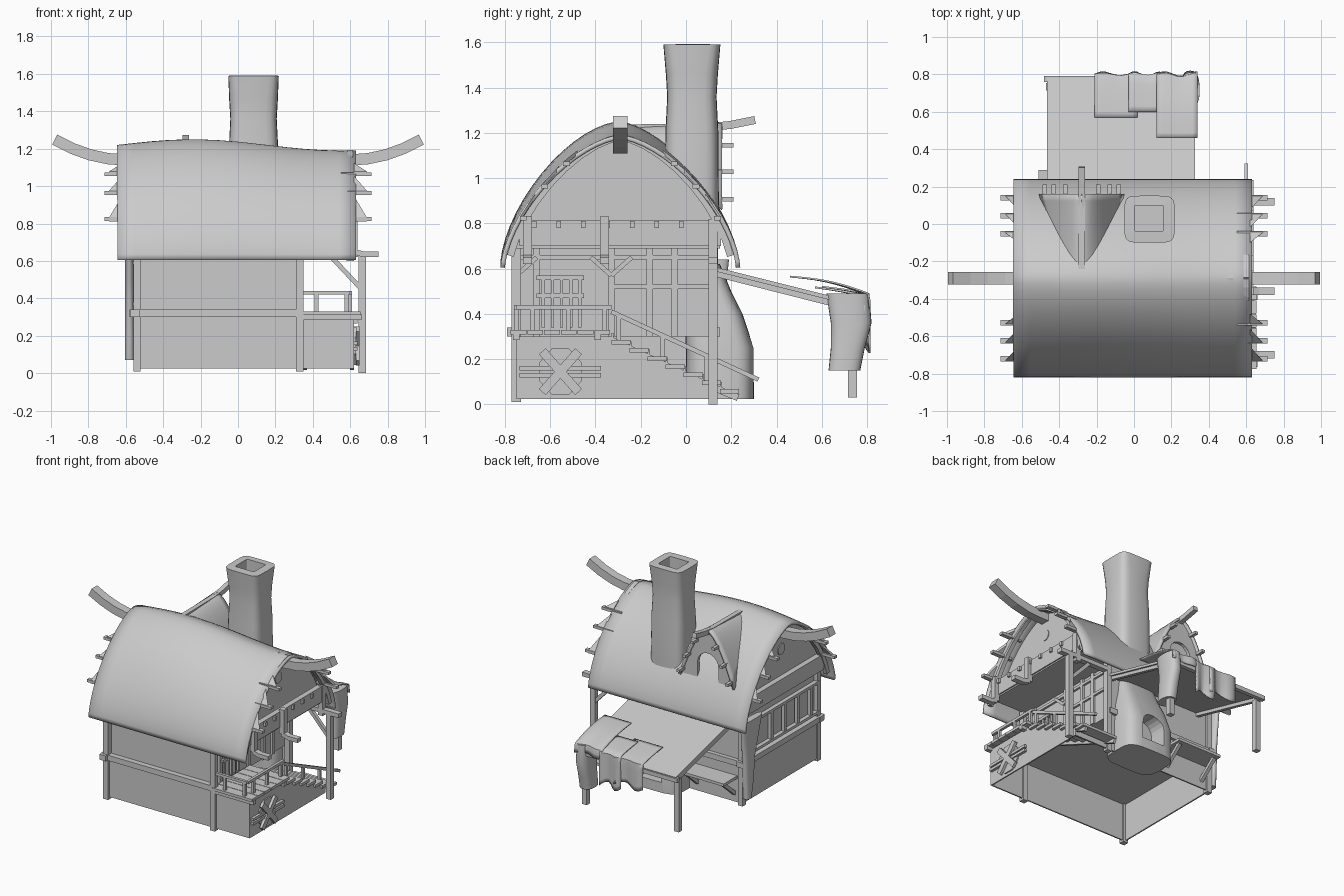
import bpy, bmesh, math
from mathutils import Vector

if "Cube" in bpy.data.objects:
    bpy.data.objects.remove(bpy.data.objects["Cube"], do_unlink=True)

colour = (.6, .6, .6, 1)
grey = bpy.data.materials.new("plain_grey")
grey.use_nodes = True
grey.diffuse_color = colour
grey.node_tree.nodes["Principled BSDF"].inputs["Base Color"].default_value = colour

# Main planes of the building
FRONT, BACK, LEFT, INNER, SIDE = -.75, .12, -.55, .33, .62
RIDGE, GROUND, FLOOR, EAVE = -.29, .025, .3, .605
STAIR_TOP = -.33


def finish(name, bm, smooth=False):
    bmesh.ops.recalc_face_normals(bm, faces=bm.faces)
    mesh = bpy.data.meshes.new(name)
    bm.to_mesh(mesh)
    bm.free()
    mesh.materials.append(grey)
    ob = bpy.data.objects.new(name, mesh)
    bpy.context.collection.objects.link(ob)
    if smooth:
        bpy.ops.object.select_all(action="DESELECT")
        ob.select_set(True)
        bpy.context.view_layer.objects.active = ob
        bpy.ops.object.shade_smooth_by_angle(angle=math.radians(40))
    return ob


def loft(name, rings, smooth=False):
    bm = bmesh.new()
    loops = [[bm.verts.new(p) for p in ring] for ring in rings]
    for a, b in zip(loops, loops[1:]):
        for i in range(len(a)):
            bm.faces.new((a[i - 1], a[i], b[i], b[i - 1]))
    bm.faces.new(loops[0])
    bm.faces.new(loops[-1])
    return finish(name, bm, smooth)


def box(name, x, y, z):
    return loft(name, [[(x[0], y[0], h), (x[1], y[0], h), (x[1], y[1], h), (x[0], y[1], h)] for h in z])


def post(name, x, y, low, high, width=.04):
    r = width / 2
    return box(name, (x - r, x + r), (y - r, y + r), (low, high))


def bar(name, path, width=.02, height=None):
    # rectangular beam swept along a path
    path = [Vector(p) for p in path]
    rings = []
    for i, p in enumerate(path):
        along = (path[min(i + 1, len(path) - 1)] - path[max(i - 1, 0)]).normalized()
        across = along.cross(Vector((0, 0, 1))).normalized()
        up = across.cross(along) * (height or width) / 2
        across *= width / 2
        rings.append([p + across + up, p - across + up, p - across - up, p + across - up])
    return loft(name, rings)


def prism(name, outline, axis, low, high):
    def place(p, t):
        return (t, p[0], p[1]) if axis == "x" else (p[0], t, p[1])
    return loft(name, [[place(p, t) for p in outline] for t in (low, high)])


def sheet(name, fn, nu, nv, thick):
    bm = bmesh.new()
    g = [[bm.verts.new(fn(i / nu, j / nv)) for j in range(nv + 1)] for i in range(nu + 1)]
    for i in range(nu):
        for j in range(nv):
            bm.faces.new((g[i][j], g[i + 1][j], g[i + 1][j + 1], g[i][j + 1]))
    ob = finish(name, bm, True)
    shell = ob.modifiers.new("thickness", "SOLIDIFY")
    shell.thickness = thick
    shell.offset = 0


def spread(low, high, count):
    return [low + (high - low) * i / (count - 1) for i in range(count)]


def circle(count, turn=0.0):
    angles = [turn + i * math.tau / count for i in range(count)]
    return [(math.cos(a), math.sin(a)) for a in angles]


def section(z, cx, cy, rx, ry, power=.5):
    # rounded rectangle, squarer as the power falls
    return [(cx + rx * math.copysign(abs(c) ** power, c), cy + ry * math.copysign(abs(s) ** power, s), z)
            for c, s in circle(24)]


# Roof curve: s runs from the front eave (-1) over the ridge to the back eave (1)
def curve(s, scale=1.0):
    a = abs(s) * math.pi / 2
    out, rise = math.sin(a) ** 1.3 * scale, max(math.cos(a), 0) ** 1.3 * scale
    return (RIDGE + math.copysign(.52 * out, s), EAVE + EAVE * rise)


def roof(u, v):
    s = 2 * v - 1
    hump = math.sin(math.pi * abs(s))
    bulge = .03 * math.sin(math.pi * u) * hump if s < 0 else 0
    y, z = curve(s, 1 + bulge)
    return (-.645 + 1.275 * u, y, z + .03 * math.sin(5 * u) * math.sin(math.pi * v) ** 2)


sheet("main_roof", roof, 14, 32, .02)
tip = [(x, RIDGE, 1.14 + .75 * (x - .6) ** 2) for x in spread(.6, .98, 5)]
bar("ridge_beam", [(-x, y, z) for x, y, z in reversed(tip)] + tip, .065, .06)

# Gable ends with windows, purlin pegs and jagged roof trim
arc = [p for p in (curve(s, .97) for s in spread(-1, 1, 25)) if p[1] > .72]
pane = [(RIDGE + .04 * c, 1.01 + .04 * s) for c, s in circle(24)]
for label, inside, outside in (("left", -.54, -.57), ("right", .5, .53)):
    prism(label + "_gable", arc, "x", inside, outside)
    prism(label + "_round_window", pane, "x", outside, outside * 1.01)
for side in (-1, 1):
    for s in (-.69, -.52, -.38, .38, .52, .69):
        y, z = curve(s, .97)
        bar("purlin_peg", [(side * .55, y, z), (side * .715, y, z)], .03, .02)
        top, low = curve(s * .8), curve(s)
        tri = [(side * SIDE, *top), (side * .69, *low), (side * SIDE, *low)]
        loft("roof_trim", [tri, [(x, y, z - .02) for x, y, z in tri]])
    for end in (-.9, .9):
        bar("gable_rafter", [(side * .6, *curve(s, .95)) for s in spread(0, end, 10)], .03)
    box("gable_beam", sorted((side * .57, side * .61)), (-.735, .155), (.7, .815))
for y in spread(-.67, -.02, 7):
    post("beam_peg", .615, y, .78, .81, .02)
for y in (-.7, -.36):
    post("roof_hook", SIDE, y, .65, .83)
    bar("roof_hook_foot", [(SIDE, y, .65), (.67, y, .635), (.75, y, .635)], .04, .03)

# Hollow base open underneath, storey above and attic floor
box("base_front_wall", (LEFT, SIDE), (FRONT, FRONT + .01), (GROUND, FLOOR))
box("base_left_wall", (LEFT, LEFT + .01), (FRONT, BACK), (GROUND, FLOOR))
box("base_back_wall", (LEFT, INNER), (BACK, BACK + .01), (GROUND, FLOOR))
box("base_stair_wall", (INNER, SIDE), (BACK, BACK + .01), (GROUND, .09))
prism("base_right_wall", [(FRONT, GROUND), (BACK, GROUND), (BACK, .09), (STAIR_TOP, FLOOR), (FRONT, FLOOR)],
      "x", SIDE - .01, SIDE)
box("upper_wall", (LEFT + .02, INNER - .02), (FRONT + .02, BACK), (FLOOR, .74))
box("attic_floor", (LEFT, .6), (FRONT, .15), (.69, .72))

# Timber frame
for x in (LEFT + .01, INNER):
    for y in (FRONT, BACK):
        post("corner_post", x, y, .01, .74)
for y in (FRONT, BACK + .01):
    bar("long_sill", [(-.58, y, .32), (INNER, y, .32)], .04)
bar("left_sill", [(LEFT, -.79, .32), (LEFT, .16, .32)], .05, .04)
for z in (.37, .59):
    bar("left_window_rail", [(LEFT, FRONT, z), (LEFT, BACK, z)], .03, .02)
for y in spread(-.66, -.2, 4):
    post("left_window_bar", LEFT, y, .37, .59, .025)
for y in (-.66, STAIR_TOP, -.16, -.05):
    post("right_stud", INNER - .02, y, FLOOR, .7, .03)
for start, z in ((FRONT, .65), (STAIR_TOP, .52)):
    bar("right_rail", [(INNER - .02, start, z), (INNER - .02, BACK, z)], .03, .02)
for y in spread(-.63, -.47, 5):
    post("window_bar", INNER, y, .34, .57, .015)
for z in (.48, .56):
    bar("window_rail", [(INNER, -.66, z), (INNER, -.45, z)])
for y, away in ((FRONT, .09), (STAIR_TOP, -.09), (STAIR_TOP, .09)):
    bar("wall_brace", [(INNER, y, .57), (INNER, y + away, .65)])

# Porch deck and railing
for y in spread(-.74, -.37, 6):
    bar("deck_plank", [(INNER, y, .32), (.655, y, .32)], .07, .02)
for y in (FRONT, -.39):
    bar("deck_joist", [(INNER, y, FLOOR), (.66, y, FLOOR)], .03)
corner = (.6, FRONT, .43)
bar("front_handrail", [(INNER, FRONT, .43), corner])
bar("side_handrail", [corner, (.6, STAIR_TOP, .43)])
for x, y in ((.42, FRONT), (.58, FRONT), (.6, -.68), (.6, -.52), (.6, -.36)):
    post("baluster", x, y, .33, .43, .02)
post("porch_post", .665, BACK, 0, SIDE)
post("porch_post_top", .6, BACK, .6, .82)
bar("porch_crossbeam", [(INNER, BACK, .635), (.75, BACK, .635)], .04, .03)
bar("porch_brace", [(.5, BACK, SIDE), (.66, BACK, .45)], .025)

# Stairs with sloping rail
for i in range(7):
    y, z = STAIR_TOP + .08 * i, .285 - .036 * i
    box("stair_tread", (.35, .64), (y, y + .085), (z - .02, z))
    box("stair_riser", (.35, SIDE), (y, y + .01), (z, z + .03))
for x in (.36, .61):
    bar("stair_stringer", [(x, STAIR_TOP, .26), (x, .23, .03)], .02, .03)
rail = Vector((.6, STAIR_TOP, .41)), Vector((.6, .32, .11))
bar("stair_rail", rail)
for t in (.05, .35, .65):
    spot = rail[0].lerp(rail[1], t)
    post("stair_baluster", spot.x, spot.y, spot.z - .12, spot.z, .02)

# Boarded hatch on the porch base
hy, hz = -.555, .145
prism("hatch_plate", [(hy + .1 * c, hz + .11 * s) for c, s in circle(8, math.pi / 8)], "x", SIDE, .63)
for tilt in (-.09, .09):
    bar("hatch_cross", [(.64, hy - .08, hz - tilt), (.64, hy + .08, hz + tilt)], .02, .04)
for z in (.13, .16):
    bar("hatch_bar", [(.63, hy - .18, z), (.63, hy + .18, z)])


# Furnace with a cut mouth, and chimney with a hollow top
def arch(cx, low, spring, r):
    top = [(cx + r * math.cos(a), spring + r * math.sin(a)) for a in spread(0, math.pi, 11)]
    return [(cx + r, low)] + top + [(cx - r, low)]


oven = loft("furnace", [section(z, .08, r - w, .05 + r, r) for z, r, w in
                        ((GROUND, .15, 0), (.25, .15, 0), (.4, .13, .01), (.5, .11, .02), (.62, .1, .05))], True)
flue = [(.6, .13), (.9, .134), (1.2, .132), (1.36, .124), (1.46, .13)]
rings = [section(z, .083, .026, r, r - .015) for z, r in flue]
rings += [section(1.59, .083, .026, .135, .126, .35)]
rings += [section(z, .08, .03, .077, .07, .1) for z in (1.592, 1.45)]
loft("chimney", rings, True)
cutter = prism("furnace_mouth_cutter", arch(.08, .1, .22, .09), "y", .17, .4)
cutter.hide_render = True
cutter.hide_set(True)
mouth = oven.modifiers.new("mouth", "BOOLEAN")
mouth.operation = "DIFFERENCE"
mouth.object = cutter


# Dormer
def dormer(u, v):
    e = 2 * v - 1
    return (-.28 + .22 * e * u ** .5, -.27 + .43 * u, 1.215 + .025 * u - .38 * u * abs(e) ** 1.7)


sheet("dormer_roof", dormer, 12, 16, .018)
brow = [dormer(.95, v) for v in spread(0, 1, 13)]
prism("dormer_face", [(x, z - .01) for x, y, z in brow] + arch(-.28, .85, .98, .085), "y", BACK, .145)
bar("dormer_ridge", [(-.28, y, 1.22 + .4 * max(y, 0) ** 2) for y in (-.27, .1, .2, .305)], .035)
for v in (.05, .16, .3, .7, .84, .95):
    x, y, z = dormer(1, v)
    bar("dormer_peg", [(x, .08, z - .015), (x, .21, z - .015)], .024, .02)

# Lean-to awning, its frame and the bench
bar("awning", [(-.07, BACK, .6), (-.07, .78, .435)], .79, .018)
bar("awning_fascia", [(-.48, .775, .425), (.34, .775, .425)], .03)
for x in (-.45, .3):
    bar("awning_rafter", [(x, BACK, .58), (x, .77, .415)], .025)
    post("awning_post", x, .735, .03, .42)
bar("bench_top", [(-.51, .21, .21), (-.15, .21, .21)], .16, .02)
for x in (-.48, -.18):
    bar("bench_brace", [(x, BACK, .08), (x, .26, .2)], .025)


# Draped cloths: flat over the awning, then hanging past its edge
def drape(left, right, start, drop, lift):
    def fn(u, v):
        reach = start + v * (.8 - start + drop)
        y = min(reach, .8)
        hang = (reach - y) * (1 + .1 * math.sin(7 * u))
        z = .6 - y / 4 + lift - hang + lift / 4 * math.sin(math.pi * v)
        return (left + (right - left) * u, y + .012 * math.sin(8 * u) * v, z)
    return fn


sheet("cloth_wide", drape(-.21, .02, .57, .17, .06), 8, 14, .008)
sheet("cloth_middle", drape(-.03, .14, .6, .22, .07), 8, 14, .008)
sheet("cloth_corner", drape(.12, .34, .46, .05, .08), 8, 14, .008)
loft("cloth_on_post", [section(z, .3, y, .05, r, .8) for z, y, r in
                       ((.15, .7, .07), (.25, .715, .075), (.36, .73, .09), (.49, .715, .095))], True)
loft("bark_on_corner", [section(z, -.58, .13 - r / 2, .025, r, .8) for z, r in
                        ((.07, .03), (.2, .05), (.36, .06), (.5, .09), (.64, .12))], True)
